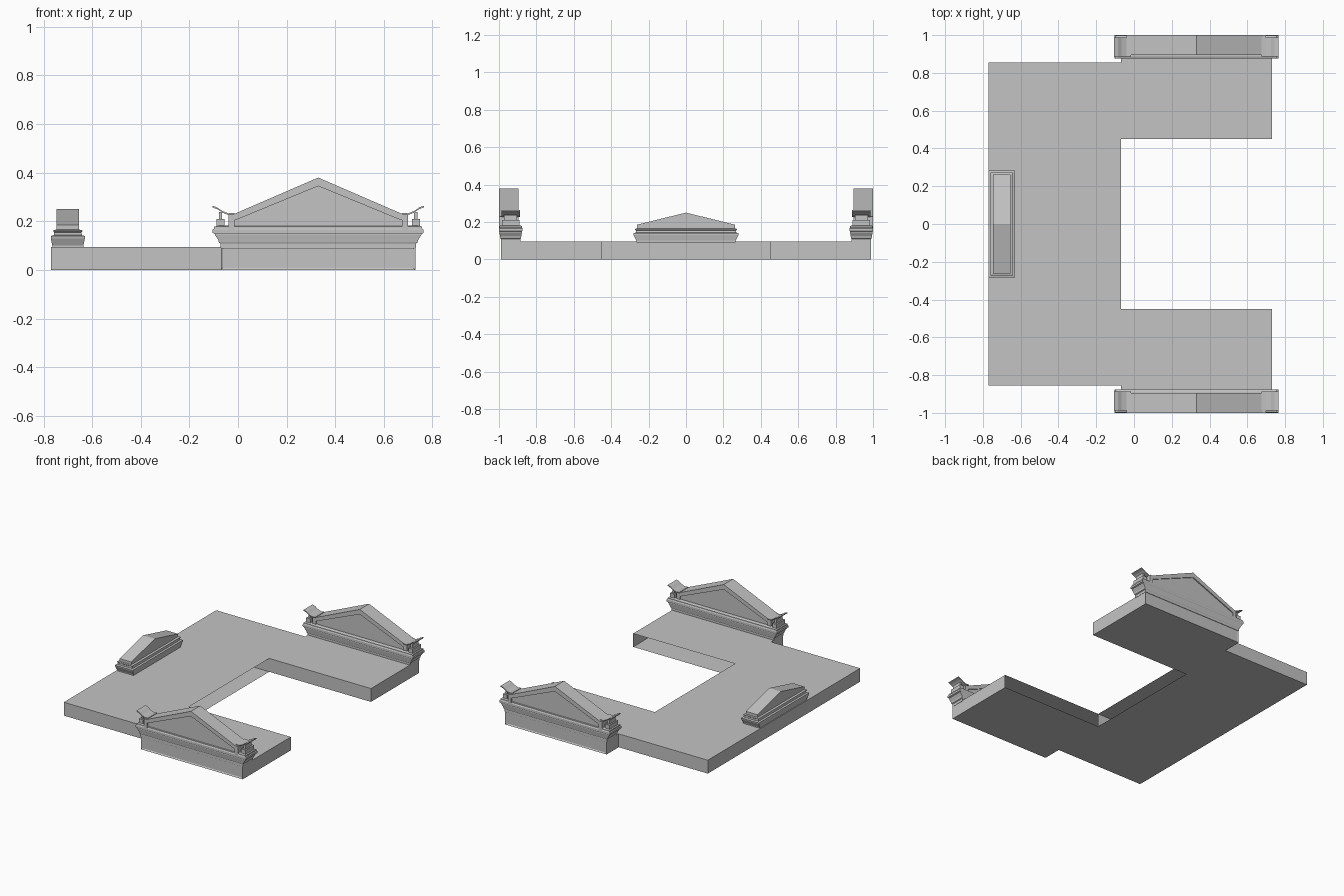
import bpy, bmesh
from mathutils import Matrix

if "Cube" in bpy.data.objects:
    bpy.data.objects.remove(bpy.data.objects["Cube"])

stone = bpy.data.materials.new("grey_stone")
stone.use_nodes = True
stone.diffuse_color = (0.55, 0.55, 0.55, 1)
stone.node_tree.nodes["Principled BSDF"].inputs["Base Color"].default_value = stone.diffuse_color


def finish(name, bm, place=Matrix()):
    bmesh.ops.transform(bm, matrix=place, verts=bm.verts)
    mesh = bpy.data.meshes.new(name)
    bm.to_mesh(mesh)
    bm.free()
    mesh.materials.append(stone)
    ob = bpy.data.objects.new(name, mesh)
    bpy.context.collection.objects.link(ob)
    return ob


def prism(points, move):
    """Closed prism: a polygon swept along a vector."""
    bm = bmesh.new()
    face = bm.faces.new([bm.verts.new(p) for p in points])
    new = bmesh.ops.extrude_face_region(bm, geom=[face])["geom"]
    bmesh.ops.translate(bm, vec=move, verts=[v for v in new if isinstance(v, bmesh.types.BMVert)])
    bmesh.ops.recalc_face_normals(bm, faces=bm.faces)
    return bm


def profile(name, outline, depth, place):
    """Outline in x/z, centred across y."""
    bm = prism([(x, -depth / 2, z) for x, z in outline], (0, depth, 0))
    return finish(name, bm, place)


def box(name, x, z0, z1, width, depth, place):
    a, b = x - width / 2, x + width / 2
    return profile(name, [(a, z0), (b, z0), (b, z1), (a, z1)], depth, place)


def moulding(name, rings, place):
    """Stack of rectangles (half length, half depth, height)."""
    bm = bmesh.new()
    loops = [[bm.verts.new((sx * a, sy * b, z)) for sx, sy in ((-1, -1), (1, -1), (1, 1), (-1, 1))]
             for a, b, z in rings]
    for low, high in zip(loops, loops[1:]):
        for i in range(4):
            j = (i + 1) % 4
            bm.faces.new((low[i], low[j], high[j], high[i]))
    bm.faces.new(loops[0][::-1])
    bm.faces.new(loops[-1])
    return finish(name, bm, place)


# U-shaped slab with open inner sides and inset end panels
TOP, BACK, INNER, END = 0.095, -0.77, -0.07, 0.73
half = [(BACK, 0.855), (INNER, 0.855), (INNER, 0.99), (END, 0.99), (END, 0.45), (INNER, 0.45)]
outline = half + [(x, -y) for x, y in reversed(half)]
bm = prism([(x, y, 0) for x, y in outline], (0, 0, TOP))
opening = []
panels = []
for f in bm.faces:
    c = f.calc_center_median()
    if abs(f.normal.z) > 0.5:
        continue
    if abs(c.y) > 0.98:
        panels.append(f)
    elif (abs(c.y) < 0.1 and c.x > -0.2) or (abs(c.y + 0.45) < 0.01 and c.x > 0):
        opening.append(f)
for f in panels:
    bmesh.ops.inset_region(bm, faces=[f], thickness=0.012, depth=-0.005)
bmesh.ops.delete(bm, geom=opening, context='FACES_ONLY')
finish("slab", bm)

# Partition walls inside the slab
for side, y in (("front", -0.45), ("back", 0.45)):
    bm = bmesh.new()
    bm.faces.new([bm.verts.new((x, y, z)) for x, z in
                  ((BACK, 0), (INNER, 0), (INNER, TOP), (BACK, TOP))])
    finish(side + "_partition", bm)

# Large pediments on the wing ends
for side, s in (("front", -1), ("back", 1)):
    place = Matrix.Translation((0.33, s * 0.9375, 0))
    roof_place = Matrix.Translation((0.33, s * 0.9475, 0))
    moulding(side + "_cornice", [
        (0.402, 0.0525, 0.09), (0.402, 0.0525, 0.108), (0.408, 0.055, 0.112),
        (0.412, 0.057, 0.125), (0.424, 0.06, 0.143), (0.424, 0.06, 0.148),
        (0.434, 0.0625, 0.152), (0.434, 0.0625, 0.166), (0.428, 0.06, 0.17),
        (0.428, 0.06, 0.178), (0.41, 0.05, 0.182)], place)
    profile(side + "_tympanum", [(-0.345, 0.16), (0.345, 0.16), (0.345, 0.215),
                                 (0, 0.36), (-0.345, 0.215)], 0.09, roof_place)
    profile(side + "_raking_cornice", [
        (-0.365, 0.222), (0, 0.38), (0.365, 0.222), (0.365, 0.205), (0.34, 0.205),
        (0, 0.345), (-0.34, 0.205), (-0.365, 0.205)], 0.105, roof_place)
    for end, e in (("right", -1), ("left", 1)):
        tag = side + "_" + end
        box(tag + "_post", e * 0.357, 0.16, 0.228, 0.026, 0.105, roof_place)
        box(tag + "_pedestal", e * 0.402, 0.18, 0.21, 0.034, 0.095, place)
        box(tag + "_finial", e * 0.402, 0.21, 0.238, 0.014, 0.07, place)
        curl = [(0.345, 0.228), (0.37, 0.226), (0.395, 0.236), (0.415, 0.25), (0.435, 0.257)]
        sheet = curl + [(x, z + 0.007) for x, z in reversed(curl)]
        profile(tag + "_curl", [(e * x, z) for x, z in sheet], 0.1, place)

# Small pediment over the rear edge, running along y
turn = Matrix.Translation((-0.7, 0, 0)) @ Matrix.Rotation(1.5707963, 4, 'Z')
moulding("small_cornice", [
    (0.265, 0.064, 0.09), (0.265, 0.064, 0.1), (0.28, 0.07, 0.13), (0.282, 0.07, 0.14),
    (0.268, 0.058, 0.143), (0.268, 0.056, 0.155), (0.272, 0.06, 0.158),
    (0.272, 0.06, 0.163), (0.26, 0.048, 0.166)], turn)
profile("small_gable", [(-0.262, 0.16), (0.262, 0.16), (0.262, 0.185), (0, 0.25),
                        (-0.262, 0.185)], 0.092, turn)
